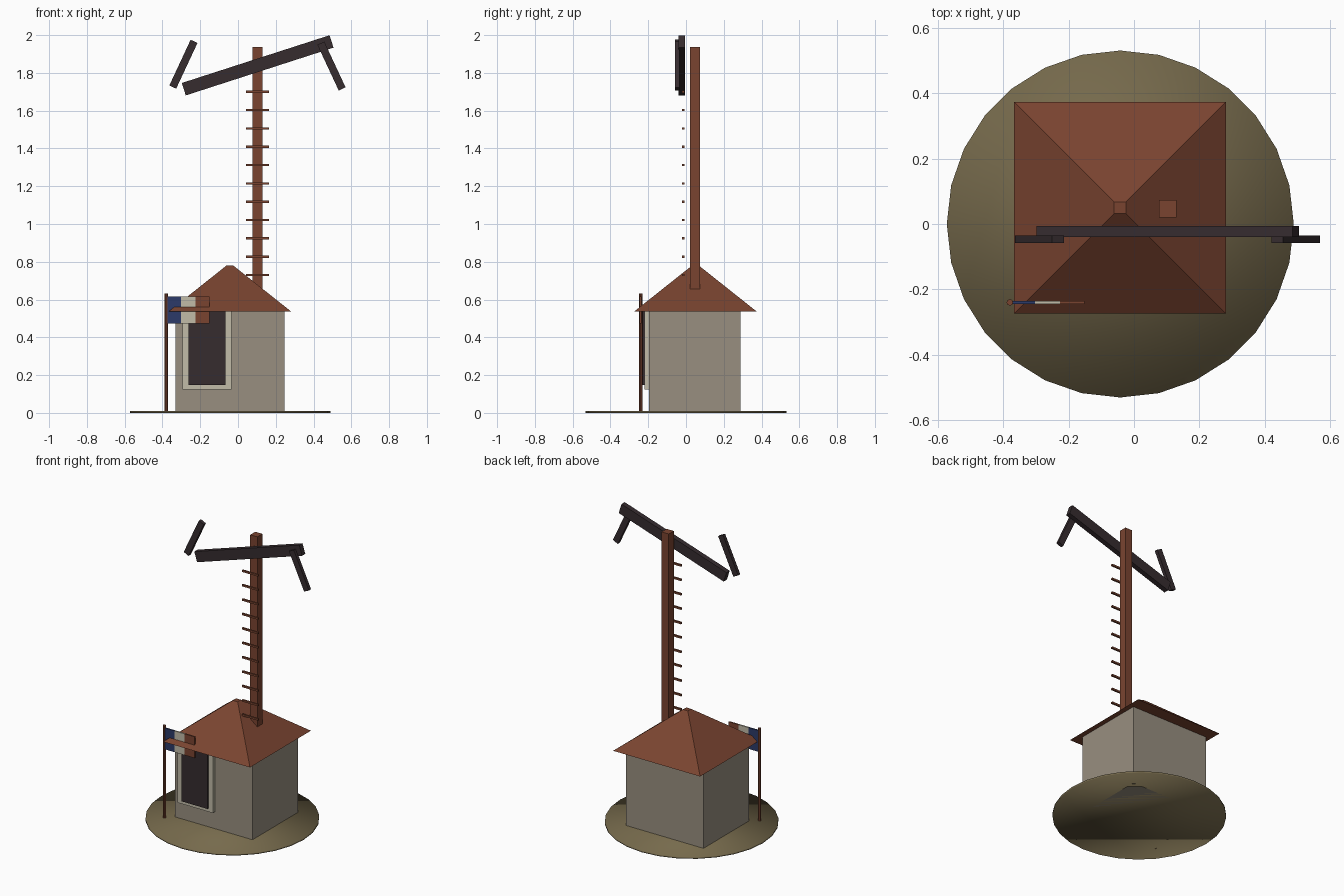
import bpy, bmesh, math
from mathutils import Matrix, Vector

if "Cube" in bpy.data.objects:
    bpy.data.objects.remove(bpy.data.objects["Cube"])


def material(name, hexa):
    def lin(c):
        return c / 12.92 if c <= 0.04045 else ((c + 0.055) / 1.055) ** 2.4
    m = bpy.data.materials.new(name)
    m.diffuse_color = [lin(int(hexa[i:i + 2], 16) / 255) for i in (0, 2, 4)] + [1]
    m.use_nodes = True
    m.node_tree.nodes["Principled BSDF"].inputs["Base Color"].default_value = m.diffuse_color
    return m


STONE = material("stone", "988f80")
WOOD = material("red_wood", "7a4430")
EARTH = material("earth", "766a4c")
DARK = material("dark_wood", "362c2f")
CREAM = material("cream", "c2bca8")
BLUE = material("blue", "2c3a68")


def finish(name, bm, *mats):
    bmesh.ops.recalc_face_normals(bm, faces=bm.faces)
    me = bpy.data.meshes.new(name)
    bm.to_mesh(me)
    bm.free()
    for m in mats:
        me.materials.append(m)
    ob = bpy.data.objects.new(name, me)
    bpy.context.collection.objects.link(ob)
    return ob


def box(name, x, y, z, mat):
    """Box from (min, max) ranges."""
    bm = bmesh.new()
    bmesh.ops.create_cube(bm, size=1)
    for v in bm.verts:
        v.co = [r[0] + (c + 0.5) * (r[1] - r[0]) for r, c in zip((x, y, z), v.co)]
    return finish(name, bm, mat)


def beam(name, centre, size, angle, mat):
    """Box turned about the y axis; positive angle lifts the +x end."""
    bm = bmesh.new()
    bmesh.ops.create_cube(bm, size=1, matrix=Matrix.Translation(centre)
                          @ Matrix.Rotation(math.radians(-angle), 4, 'Y')
                          @ Matrix.Diagonal((*size, 1)))
    return finish(name, bm, mat)


def cylinder(name, x, y, z, radius, sides, mat, smooth=False):
    bm = bmesh.new()
    bmesh.ops.create_cone(bm, cap_ends=True, segments=sides, radius1=radius, radius2=radius,
                          depth=z[1] - z[0], matrix=Matrix.Translation((x, y, sum(z) / 2)))
    for f in bm.faces:
        f.smooth = smooth
    return finish(name, bm, mat)


# Ground disc and hut walls
cylinder("ground_disc", -0.042, 0, (0, 0.011), 0.531, 28, EARTH, smooth=True)
box("walls", (-0.332, 0.246), (-0.197, 0.288), (0, 0.545), STONE)

# Hipped roof with a small flat top
bm = bmesh.new()
bmesh.ops.create_cube(bm, size=1)
for v in bm.verts:
    half = 0.018 if v.co.z > 0 else 0.324
    v.co = Vector((-0.043 + math.copysign(half, v.co.x),
                   0.05 + math.copysign(half, v.co.y),
                   0.78 if v.co.z > 0 else 0.537))
finish("roof", bm, WOOD)

# Door and its surround
box("door_frame", (-0.295, -0.034), (-0.22, -0.19), (0.125, 0.565), CREAM)
box("door", (-0.262, -0.067), (-0.229, -0.20), (0.147, 0.55), DARK)

# Mast with ladder rungs
box("mast", (0.077, 0.13), (0.02, 0.074), (0.655, 1.937), WOOD)
for i in range(11):
    z = 0.73 + 0.097 * i
    box("rung", (0.043, 0.164), (-0.021, -0.009), (z - 0.006, z + 0.006), WOOD)

# Signal arm and its two end pieces
beam("signal_arm", (0.104, -0.023, 1.84), (0.822, 0.034, 0.069), 17.9, DARK)
beam("left_indicator", (-0.289, -0.047, 1.846), (0.267, 0.023, 0.04), 65, DARK)
beam("right_indicator", (0.495, -0.047, 1.836), (0.267, 0.023, 0.04), -65, DARK)

# Flag in three vertical bands on a thin pole
cylinder("flag_pole", -0.38, -0.24, (0, 0.632), 0.01, 8, WOOD)
edges = (-0.375, -0.303, -0.226, -0.152)
for part, mat, a, b in zip(("blue", "cream", "red"), (BLUE, CREAM, WOOD), edges, edges[1:]):
    box("flag_" + part, (a, b), (-0.245, -0.235), (0.473, 0.616), mat)
